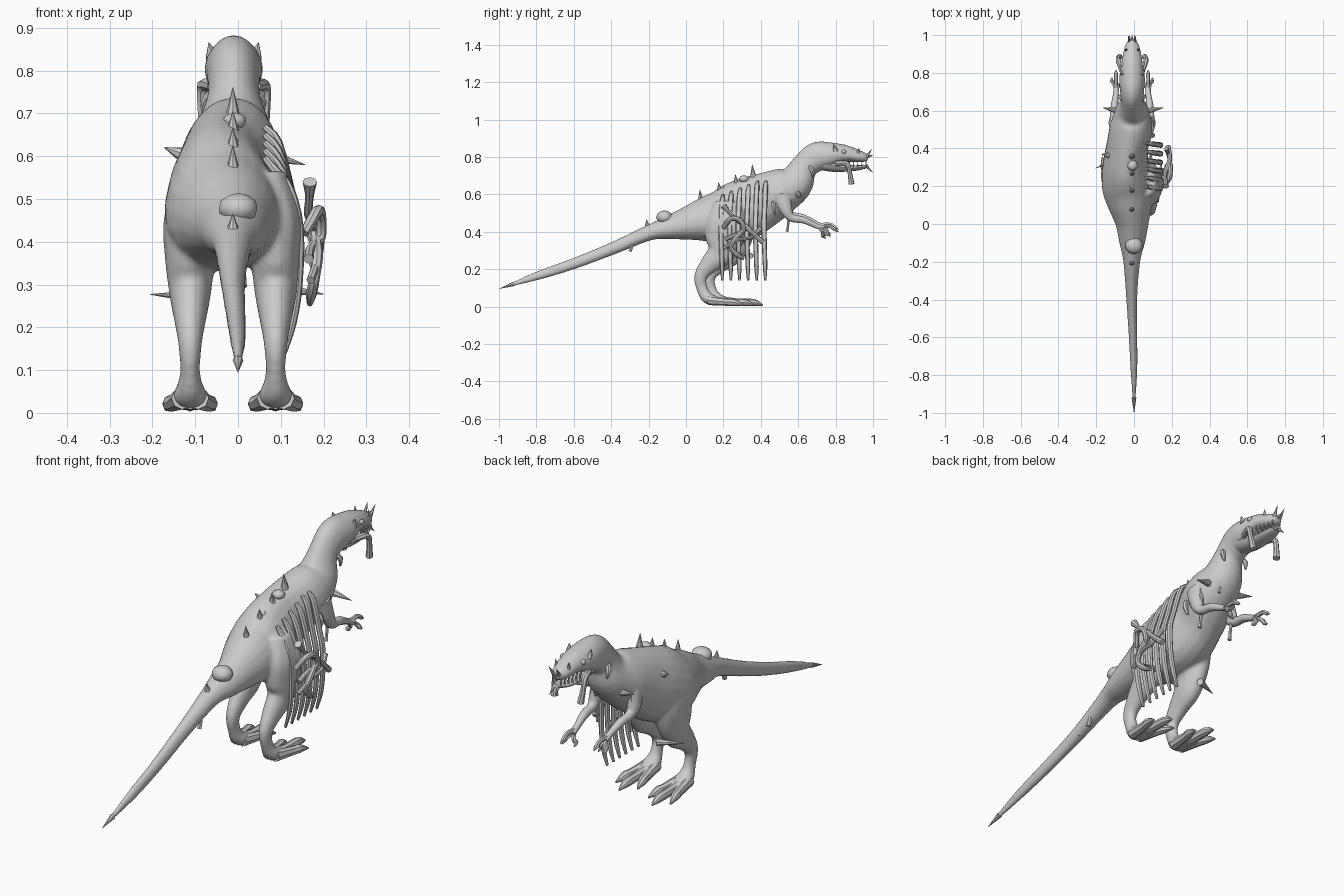
import bpy, bmesh, math
from mathutils import Vector

grey = bpy.data.materials.new("pale_grey")
grey.diffuse_color = (0.6, 0.6, 0.6, 1)


def finish(name, bm):
    bmesh.ops.recalc_face_normals(bm, faces=bm.faces)
    me = bpy.data.meshes.new(name)
    bm.to_mesh(me)
    bm.free()
    me.materials.append(grey)
    ob = bpy.data.objects.new(name, me)
    bpy.context.collection.objects.link(ob)
    return ob


def smooth_path(rows, n):
    """Catmull-Rom through rows of (x, y, z, half width, half height)."""
    P = [Vector(r) for r in rows]
    P = [2 * P[0] - P[1]] + P + [2 * P[-1] - P[-2]]
    out = []
    for i in range(1, len(P) - 2):
        a, b, c, d = P[i - 1:i + 3]
        for k in range(n):
            t = k / n
            out.append(0.5 * (2 * b + (c - a) * t + (2 * a - 5 * b + 4 * c - d) * t * t
                              + (3 * b - a - 3 * c + d) * t ** 3))
    return out + [P[-2]]


def tube(name, rows, sides=10, n=4, taper=0.0):
    """Loft of elliptical rings set square to a curved path; taper narrows the upper half."""
    rows = [r if len(r) == 5 else (*r, r[3]) for r in rows]
    path = smooth_path(rows, n)
    bm = bmesh.new()
    rings = []
    for i, p in enumerate(path):
        c = p.to_3d()
        a, b = path[max(i - 1, 0)].to_3d(), path[min(i + 1, len(path) - 1)].to_3d()
        t = (b - a).normalized()
        side = Vector((1, 0, 0))
        side = (side - t * side.dot(t)).normalized()
        up = side.cross(t)
        w, h = max(p[3], 0.001), max(p[4], 0.001)
        ring = []
        for j in range(sides):
            ca, sa = math.cos(j * math.tau / sides), math.sin(j * math.tau / sides)
            ring.append(bm.verts.new(c + side * w * ca * (1 - taper * sa) + up * h * sa))
        rings.append(ring)
    for r, s in zip(rings, rings[1:]):
        for j in range(sides):
            k = (j + 1) % sides
            bm.faces.new((r[j], r[k], s[k], s[j]))
    bm.faces.new(rings[0])
    bm.faces.new(rings[-1])
    return finish(name, bm)


def spike(name, base, tip, r, sides=8):
    """Cone from a base point to a tip."""
    base, tip = Vector(base), Vector(tip)
    d = tip - base
    bm = bmesh.new()
    bmesh.ops.create_cone(bm, cap_ends=True, segments=sides, radius1=r, radius2=r * 0.05, depth=d.length)
    bmesh.ops.rotate(bm, verts=bm.verts, matrix=Vector((0, 0, 1)).rotation_difference(d).to_matrix())
    bmesh.ops.translate(bm, verts=bm.verts, vec=(base + tip) / 2)
    return finish(name, bm)


def lump(name, loc, size, sub=2):
    bm = bmesh.new()
    bmesh.ops.create_icosphere(bm, subdivisions=sub, radius=1)
    bmesh.ops.scale(bm, verts=bm.verts, vec=size)
    bmesh.ops.translate(bm, verts=bm.verts, vec=loc)
    return finish(name, bm)


# tail, torso, neck, head and upper snout
flesh = [tube("body", [
    (0, -1, .095, .003, .004), (0, -.8, .163, .017, .024), (-.005, -.6, .23, .023, .030),
    (-.012, -.4, .308, .029, .034), (-.012, -.2, .394, .045, .042), (-.01, -.1, .42, .068, .062),
    (-.01, 0, .443, .088, .088), (-.02, .1, .465, .118, .12), (-.034, .2, .48, .136, .152),
    (-.042, .3, .515, .124, .165), (-.036, .4, .562, .11, .15), (-.015, .5, .613, .113, .127),
    (-.01, .585, .665, .09, .10), (-.01, .63, .745, .061, .073), (-.01, .695, .80, .063, .079),
    (-.01, .77, .812, .068, .068), (-.01, .85, .818, .057, .047), (-.01, .93, .802, .043, .032),
    (-.01, .975, .795, .023, .018)], 20, 4, .13)]
spike("tail_tip", (0, -.92, .122), (0, -1, .095), .0125)

# lower jaw
tube("lower_jaw", [(-.01, .72, .77, .052, .04), (-.01, .79, .752, .05, .032),
                   (-.01, .87, .74, .042, .018), (-.01, .93, .743, .034, .013),
                   (-.01, .975, .752, .018, .008)], 12)

# legs with three toes, the left one set slightly forward
for tag, cx, dy, s in (("right", .088, 0, 1), ("left", -.112, .045, -1)):
    flesh.append(tube(tag + "_leg", [
        (cx - s * .02, .22 + dy, .56, .045, .07), (cx - s * .004, .215 + dy, .45, .066, .11),
        (cx, .205 + dy, .36, .059, .105), (cx, .185 + dy, .285, .050, .077),
        (cx, .125 + dy, .225, .039, .052), (cx, .078 + dy, .16, .028, .036),
        (cx, .088 + dy, .09, .024, .031), (cx, .12 + dy, .043, .040, .032),
        (cx, .19 + dy, .025, .046, .020), (cx, .23 + dy, .02, .04, .014)], 14))
    for i in (-1, 0, 1):
        y = .365 + dy - .055 * abs(i)
        tube(tag + "_toe", [(cx + i * .018, .12 + dy, .034, .026), (cx + i * .036, .22 + dy, .024, .020),
                            (cx + i * .046, y - .05, .022, .019), (cx + i * .056, y, .008, .004)], 8, 3)
spike("right_leg_spike", (.118, .28, .287), (.2, .30, .278), .014)
spike("left_leg_spike", (-.09, .345, .272), (-.205, .295, .277), .017)

# fuse torso and thighs into one soft skin
bm = bmesh.new()
for ob in flesh:
    bm.from_mesh(ob.data)
    bpy.data.objects.remove(ob)
rough = finish("rough_skin", bm)
remesh = rough.modifiers.new("fuse", "REMESH")
remesh.mode = "VOXEL"
remesh.voxel_size = 0.008
soft = rough.modifiers.new("soften", "SMOOTH")
soft.factor, soft.iterations = 0.5, 8
skin = bpy.data.meshes.new_from_object(rough.evaluated_get(bpy.context.evaluated_depsgraph_get()))
bpy.data.objects.remove(rough)
skin.materials.clear()
skin.materials.append(grey)
body = bpy.data.objects.new("body", skin)
bpy.context.collection.objects.link(body)

# arms with three fingers and an elbow spur
for tag, cx, s, dz in (("right", .075, 1, 0), ("left", -.095, -1, .012)):
    tube(tag + "_arm", [(cx, .51, .60, .032, .05), (cx + s * .012, .535, .52, .028, .034),
                        (cx + s * .012, .565, .475 + dz, .021, .023), (cx + s * .008, .63, .462 + dz, .019),
                        (cx, .70, .43 + dz, .014), (cx, .735, .418 + dz, .018, .012)], 10)
    for i, (y, z) in enumerate(((.75, .365), (.815, .40), (.775, .375))):
        x = cx + s * .022 * (i - 1)
        tube(tag + "_finger", [(cx, .71, .425 + dz, .011), ((cx + x) / 2, (y + .72) / 2, z + .028 + dz, .010),
                               (x, y - .02, z + .012 + dz, .010), (x, y, z + dz, .002)], 6, 3)
    tube(tag + "_elbow_spur", [(cx, .55, .475, .009), (cx, .545, .43, .007), (cx, .54, .40, .01)], 6, 2)
    spike(tag + "_shoulder_spike", (cx, .60, .60), (.157 if s > 0 else -.165, .615, .58 if s > 0 else .615), .016)

# bare ribs hanging down the right flank
for i in range(6):
    y = .19 + i * .046
    top = .575 + min(i, 4) * .018
    tube("rib", [(.062, y + .008, top + .022, .008), (.092, y + .004, top - .015, .012, .014),
                 (.122, y, .52, .011, .014), (.143, y - .003, .43, .011, .014),
                 (.141, y, .30, .010, .013), (.128, y + .003, .21, .009, .012),
                 (.108, y + .004, .14, .006)], 8, 3)

# loose bones caught on the ribs
tube("loose_long_bone", [(.168, .20, .54, .017), (.167, .23, .505, .010), (.165, .27, .465, .011),
                         (.18, .31, .44, .014), (.19, .35, .40, .012), (.18, .41, .345, .014)], 8)
tube("loose_curled_bone", [(.155, .20, .42, .012), (.185, .24, .47, .014), (.193, .29, .46, .013),
                           (.192, .31, .41, .013), (.17, .27, .385, .011), (.165, .21, .36, .012)], 8)
tube("loose_hand_bone", [(.18, .32, .42, .012), (.185, .27, .37, .014), (.18, .24, .32, .012),
                         (.172, .27, .28, .013), (.168, .31, .255, .007)], 8)
tube("loose_thin_bone", [(.17, .20, .31, .01), (.185, .27, .355, .009), (.185, .35, .37, .009),
                         (.17, .40, .42, .012)], 8)

# spikes and lumps along the back
for y, zb, zt in ((-.205, .42, .465), (.08, .56, .625), (.18, .61, .665), (.27, .65, .705), (.36, .69, .76)):
    spike("back_spike", (-.012, y, zb), (-.012, y - .006, zt), .018)
lump("hip_lump", (0, -.115, .478), (.047, .045, .036))
lump("back_lump", (-.008, .31, .682), (.028, .028, .02))
lump("small_back_lump", (-.012, .2, .632), (.014, .014, .014))

# scraps below the tail and on the flanks
tube("tail_scrap", [(.008, -.285, .36, .008), (.01, -.29, .32, .009), (.01, -.30, .295, .011)], 6, 2)
tube("tail_scrap_small", [(0, -.37, .31, .008), (0, -.38, .285, .006)], 6, 2)
spike("flank_spike", (-.12, .36, .60), (-.172, .37, .62), .022)
tube("throat_scrap", [(.02, .61, .66, .014), (.03, .625, .61, .012), (.03, .62, .56, .006)], 6, 2)
tube("flank_scrap", [(.09, .465, .56, .010), (.10, .47, .53, .012), (.09, .475, .49, .006)], 6, 2)

# brows, eyes, cheek growths and torn strips of the mouth
for s in (-1, 1):
    x = -.01 + s * .05
    spike("brow_horn", (x, .80, .83), (x + s * .008, .79, .866), .018, 6)
    lump("eye", (x + s * .004, .845, .828), (.011, .014, .011))
    tube("cheek_growth", [(x, .80, .765, .014), (x + s * .022, .86, .765, .014),
                          (x + s * .024, .875, .72, .012), (x + s * .016, .885, .655, .016)], 7, 3)
    tube("jaw_growth", [(x, .66, .75, .01), (x + s * .015, .675, .725, .012), (x + s * .01, .68, .69, .005)], 6, 2)
    # teeth
    for i in range(6):
        y = .85 + i * .022
        w = (.046 - i * .005) * s - .01
        spike("upper_tooth", (w, y, .79), (w, y + .003, .762), .006, 5)
        spike("lower_tooth", (w * .9, y, .745), (w * .9, y + .003, .775), .006, 5)
    # nose thorns
    spike("nose_thorn", (-.01 + s * .014, .965, .80), (-.01 + s * .02, .995, .845), .010, 6)
    spike("snout_thorn", (-.01 + s * .03, .92, .82), (-.01 + s * .036, .925, .85), .010, 6)
    spike("chin_thorn", (-.01 + s * .01, .965, .75), (-.01 + s * .014, 1.0, .715), .009, 6)
spike("nose_tip_thorn", (-.01, .96, .80), (-.01, 1.0, .81), .013, 6)

# smooth shading that keeps sharp edges
for ob in bpy.data.objects:
    ob.select_set(True)
bpy.context.view_layer.objects.active = body
bpy.ops.object.shade_smooth_by_angle(angle=math.radians(40))
